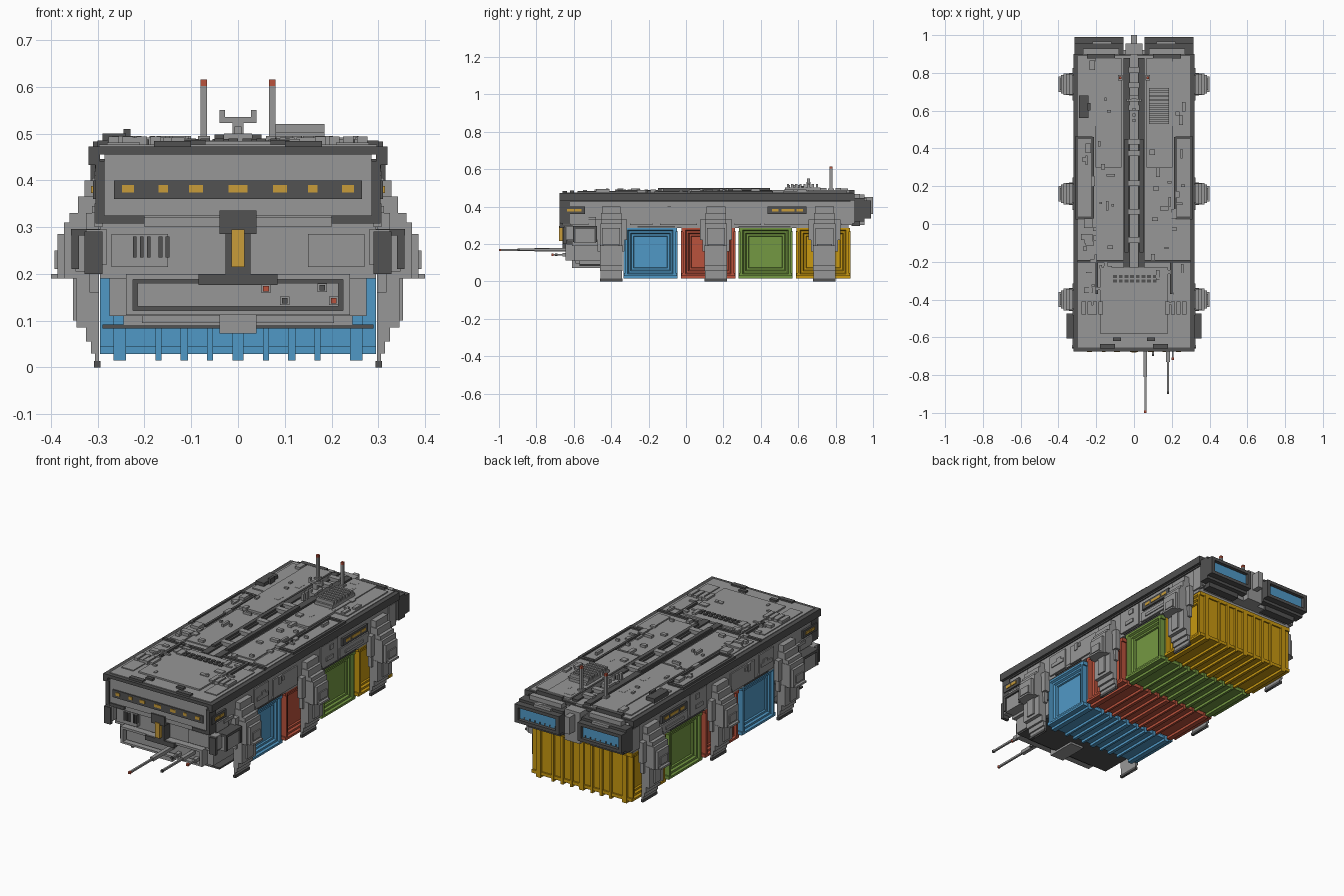
import bpy, bmesh, math, random
from mathutils import Vector

old = bpy.data.objects.get("Cube")
if old:
    bpy.data.objects.remove(old)
random.seed(7)


def material(name, rgb):
    lin = [((c / 255 + 0.055) / 1.055) ** 2.4 for c in rgb] + [1.0]
    m = bpy.data.materials.new(name)
    m.use_nodes = True
    m.diffuse_color = lin
    m.node_tree.nodes["Principled BSDF"].inputs["Base Color"].default_value = lin
    return m


GREY = material("hull grey", (151, 151, 151))
DARK = material("dark trim", (82, 82, 82))
BLUE = material("container blue", (80, 153, 198))
RED = material("container red", (186, 82, 60))
GREEN = material("container green", (116, 153, 66))
YELLOW = material("container yellow", (200, 152, 16))
AMBER = material("window amber", (200, 156, 58))


def add_box(bm, x0, x1, y0, y1, z0, z1):
    verts = bmesh.ops.create_cube(bm, size=1)["verts"]
    for v in verts:
        v.co = Vector(((x0 + x1) / 2 + v.co.x * (x1 - x0),
                       (y0 + y1) / 2 + v.co.y * (y1 - y0),
                       (z0 + z1) / 2 + v.co.z * (z1 - z0)))
    return verts


def finish(name, bm, mat):
    bmesh.ops.recalc_face_normals(bm, faces=bm.faces)
    me = bpy.data.meshes.new(name)
    bm.to_mesh(me)
    bm.free()
    me.materials.append(mat)
    ob = bpy.data.objects.new(name, me)
    bpy.context.collection.objects.link(ob)
    return ob


def part(name, mat, boxes, mirror=False):
    bm = bmesh.new()
    for b in boxes:
        add_box(bm, *b)
        if mirror:
            add_box(bm, -b[1], -b[0], *b[2:])
    return finish(name, bm, mat)


# Main hull
part("hull", GREY, [(-.30, .30, -.64, .90, .31, .44), (-.285, .285, -.668, -.6, .325, .455),
                    (-.298, .298, -.50, .87, .285, .33), (-.27, .27, .86, .92, .30, .44)])
part("hull_rim", DARK, [(-.32, .32, -.675, .90, .455, .472)])
part("hull_rim_sides", DARK, [(.295, .32, -.675, .90, .433, .465), (.285, .305, -.676, -.62, .315, .44),
                              (.20, .305, -.674, -.62, .308, .325), (.30, .306, -.62, .88, .425, .435)], True)
part("deck", GREY, [(-.297, .297, -.655, .89, .465, .476)])
part("side_panels", GREY, [(.29, .307, y, y + w, .30, z) for y, w, z in
                           ((-.62, .10, .35), (-.30, .12, .41), (-.14, .20, .40), (.26, .14, .42),
                            (.42, .24, .35), (.83, .06, .42))], True)
part("side_details", GREY, [(.30, .312, y, y + w, z, z + h) for y, w, z, h in
                            ((-.28, .09, .34, .02), (-.24, .03, .36, .015), (-.1, .02, .36, .04),
                             (-.07, .015, .37, .02), (.30, .06, .33, .02), (.33, .03, .38, .025),
                             (.46, .15, .315, .015), (-.56, .08, .33, .015))], True)
part("lower_rail", DARK, [(.295, .303, -.26, -.06, .288, .296), (.295, .303, .28, .56, .288, .296)], True)

# Bridge windows on the front and sides
part("bridge_window_band", DARK, [(-.265, .265, -.674, -.66, .36, .40)])
panes = [(-.248, .026), (-.17, .02), (-.105, .03), (-.02, .04), (.075, .03), (.15, .02), (.222, .026)]
part("bridge_windows", AMBER, [(x, x + w, -.677, -.67, .374, .390) for x, w in panes])
part("side_window_bands", DARK, [(.30, .310, -.66, -.54, .36, .40), (.30, .312, .435, .645, .36, .40)], True)
part("side_windows", AMBER, [(.305, .314, y, y + .035, .373, .388)
                             for y in (-.635, -.595, .46, .51, .545, .59)], True)
part("front_ledge", GREY, [(-.20, .20, -.66, -.58, .30, .322)])

# Lower nose with the weapon housing
part("nose", GREY, [(-.295, .295, -.61, -.34, .19, .315), (-.275, .275, -.60, -.34, .11, .20),
                    (-.245, .245, -.57, -.34, .09, .12), (-.04, .04, -.61, -.45, .072, .125),
                    (-.24, .24, -.645, -.55, .188, .20), (-.24, .24, -.645, -.55, .112, .122),
                    (-.205, .205, -.59, -.45, .095, .115)])
part("nose_ends", GREY, [(.225, .24, -.645, -.55, .112, .20), (.15, .27, -.635, -.58, .215, .285)], True)
part("nose_underside", DARK, [(-.29, .29, -.57, -.345, .083, .092)])
part("weapon_slot", DARK, [(-.23, .23, -.612, -.59, .12, .19)])
part("weapon_block", GREY, [(-.215, .215, -.63, -.58, .13, .18)])
part("nose_pillar", DARK, [(-.04, .04, -.675, -.58, .285, .335), (-.027, .027, -.66, -.58, .20, .30),
                           (-.085, .085, -.66, -.58, .176, .20)])
part("nose_pillar_light", AMBER, [(-.014, .014, -.679, -.65, .215, .295)])
part("nose_vent", DARK, [(x, x + .008, -.641, -.62, .235, .28) for x in (-.225, -.21, -.195, -.17, -.155)])

# Side pods beside the nose
part("side_pods", GREY, [(.29, .348, -.60, -.48, .205, .285), (.28, .325, -.65, -.46, .22, .295)], True)
part("side_pod_trim", DARK, [(.295, .357, -.605, -.475, .282, .296), (.34, .356, -.605, -.592, .21, .29),
                             (.34, .356, -.488, -.475, .21, .29), (.29, .328, -.658, -.64, .20, .29)], True)

# Gun barrels: x, z, muzzle y, sleeve y, tip colour
guns = [(.06, .168, -1.0, -.81, RED), (.18, .170, -.90, -.73, DARK),
        (.10, .142, -.70, -.66, DARK), (.205, .142, -.72, -.66, RED)]
for i, (x, z, tip, sleeve, mat) in enumerate(guns):
    part(f"gun_barrel_{i + 1}", GREY, [(x - .005, x + .005, tip + .01, -.6, z - .005, z + .005),
                                       (x - .01, x + .01, sleeve, -.6, z - .009, z + .009)])
    part(f"gun_tip_{i + 1}", mat, [(x - .006, x + .006, tip, tip + .012, z - .006, z + .006)])

# Cargo containers with corrugated undersides and stepped end panels
ribs = [(0, .012)] + [(s * x, w) for x, w in ((.06, .006), (.115, .008), (.17, .006), (.253, .013))
                      for s in (-1, 1)]


def container(name, mat, y0, y1):
    bm = bmesh.new()
    add_box(bm, -.295, .295, y0 + .012, y1 - .012, .028, .285)
    bm.normal_update()
    for thick, depth in ((.016, 0), (.008, -.010), (.014, 0), (.008, -.010), (.014, 0), (.004, -.008)):
        ends = [f for f in bm.faces if abs(f.normal.x) > .9
                and abs(f.calc_center_median().y - (y0 + y1) / 2) < .001
                and abs(f.calc_center_median().z - .1565) < .001]
        bmesh.ops.inset_individual(bm, faces=ends, thickness=thick, depth=depth)
        bm.normal_update()
    for x, w in ribs:
        add_box(bm, x - w, x + w, y0, y1, .015, .03)
        for ya, yb in ((y0, y0 + .014), (y1 - .014, y1)):
            add_box(bm, x - w, x + w, ya, yb, .015, .27)
    for ya, yb in ((y0 + .004, y0 + .014), (y1 - .014, y1 - .004)):
        add_box(bm, -.295, .295, ya, yb, .265, .285)
        add_box(bm, -.295, .295, ya, yb, .028, .045)
    me = finish(name, bm, mat)
    return me


for name, mat, y0, y1 in (("blue", BLUE, -.335, -.045), ("red", RED, -.027, .265),
                          ("green", GREEN, .28, .57), ("yellow", YELLOW, .587, .88)):
    container(name + "_container", mat, y0, y1)

# Clamp legs: stepped outline in (x outer, z bottom, z top, half width)
steps = [(.306, .0, .03, .058), (.314, .03, .055, .058), (.325, .055, .085, .060), (.345, .085, .195, .060),
         (.372, .19, .31, .058), (.386, .19, .285, .048), (.40, .19, .20, .040), (.36, .28, .33, .055),
         (.342, .30, .365, .055), (.328, .32, .40, .05), (.325, .22, .33, .085), (.318, .16, .23, .072)]
for label, y in (("front", -.40), ("middle", .16), ("rear", .74)):
    part(label + "_legs", GREY, [(.297, x, y - h, y + h, a, b) for x, a, b, h in steps]
         + [(.34, .353, y - .025, y + .025, .10, .19), (.38, .392, y - .03, y + .03, .21, .25)], True)
    part(label + "_leg_feet", DARK, [(.294, .308, y - .06, y + .06, 0, .014)], True)

# Engine nozzles: dark frames around blue glowing panels
frame = [(.055, .315, .90, .955, .32, .445), (.055, .315, .95, .99, .415, .432),
         (.055, .315, .95, .99, .335, .352), (.055, .075, .95, .99, .335, .432),
         (.295, .315, .95, .99, .335, .432), (.09, .28, .885, .93, .295, .33)]
part("engine_nozzles", DARK, frame, True)
part("engine_panels", BLUE, [(.075, .295, .95, .972, .352, .415)], True)
part("engine_grille", DARK, [(.085 + i * .03, .092 + i * .03, .965, .975, .355, .364) for i in range(7)], True)
part("engine_divider", GREY, [(-.045, .045, .88, .955, .30, .465), (-.015, .015, .94, 1.0, .36, .45)])
part("engine_caps", GREY, [(.08, .27, .89, .93, .44, .468), (.12, .22, .93, .965, .43, .445)], True)

# Central spine and dark deck strips
part("spine", DARK, [(.02, .055, -.23, .88, .47, .488), (.03, .05, -.15, .45, .48, .498)], True)
part("spine_core", GREY, [(-.02, .02, -.22, .90, .47, .48)]
     + [(-.03, .03, y, y + .03, .478, .50) for y in (-.1, .05, .2, .36, .42, .6, .72, .8)])
part("deck_strips", DARK, [(.212, .224, .03, .46, .47, .485), (.22, .31, .45, .465, .47, .483),
                           (.22, .31, .025, .04, .47, .483), (.296, .31, .03, .46, .47, .483),
                           (.05, .30, -.205, -.19, .47, .485), (.19, .205, -.37, -.20, .47, .487),
                           (.10, .18, -.66, -.635, .47, .484), (.07, .11, -.62, -.60, .47, .486),
                           (.10, .25, .875, .90, .47, .488), (.16, .19, .85, .88, .47, .486)], True)

# Raised deck plates
part("deck_plates", GREY, [(.065, .205, .30, .88, .47, .487), (.07, .28, .52, .86, .47, .482),
                           (.065, .20, -.15, .28, .47, .482), (.23, .29, .05, .44, .47, .480),
                           (.21, .28, -.58, -.26, .47, .481), (.21, .28, -.17, .01, .47, .480),
                           (0, .18, -.58, -.23, .47, .484)], True)
part("deck_vent", GREY, [(.08, .185, .53, .72, .48, .502)]
     + [(.08, .185, .54 + i * .022, .552 + i * .022, .50, .520) for i in range(8)])
part("front_vents", GREY, [(.165 + i * .03, .187 + i * .03, -.48, -.41, .475, .494) for i in range(4)], True)
part("front_grille", DARK, [(-.11 + i * .03, -.09 + i * .03, -.31 + j * .025, -.295 + j * .025, .48, .489)
                            for i in range(8) for j in range(2)])
part("deck_machine", DARK, [(-.29, -.24, .56, .68, .47, .50), (-.245, -.23, .60, .64, .47, .51)])

# Scattered small deck fittings
fittings = []
for i in range(80):
    x, y = random.uniform(.075, .255), random.uniform(-.57, .83)
    w, d = random.choice((.012, .02, .03, .045)), random.choice((.012, .02, .03, .05))
    if random.random() < .5:
        x = -x - w
    fittings.append((x, x + w, y, y + d, .474, random.choice((.488, .491, .495))))
part("deck_fittings", GREY, fittings)

# Antennas and the forked sensor mast
part("antennas", GREY, [(.066, .080, .768, .782, .47, .602), (.06, .086, .76, .79, .47, .495)], True)
part("antenna_tips", RED, [(.066, .080, .768, .782, .602, .615)], True)
part("sensor_mast", GREY, [(-.012, .012, .645, .665, .47, .53), (-.04, .04, .648, .662, .523, .535),
                           (-.04, -.028, .648, .662, .53, .55), (.028, .04, .648, .662, .53, .55),
                           (-.025, .025, .63, .68, .47, .50)]
     + [(-.008, .008, y, y + .015, .47, .515) for y in (.54, .57, .60)])
